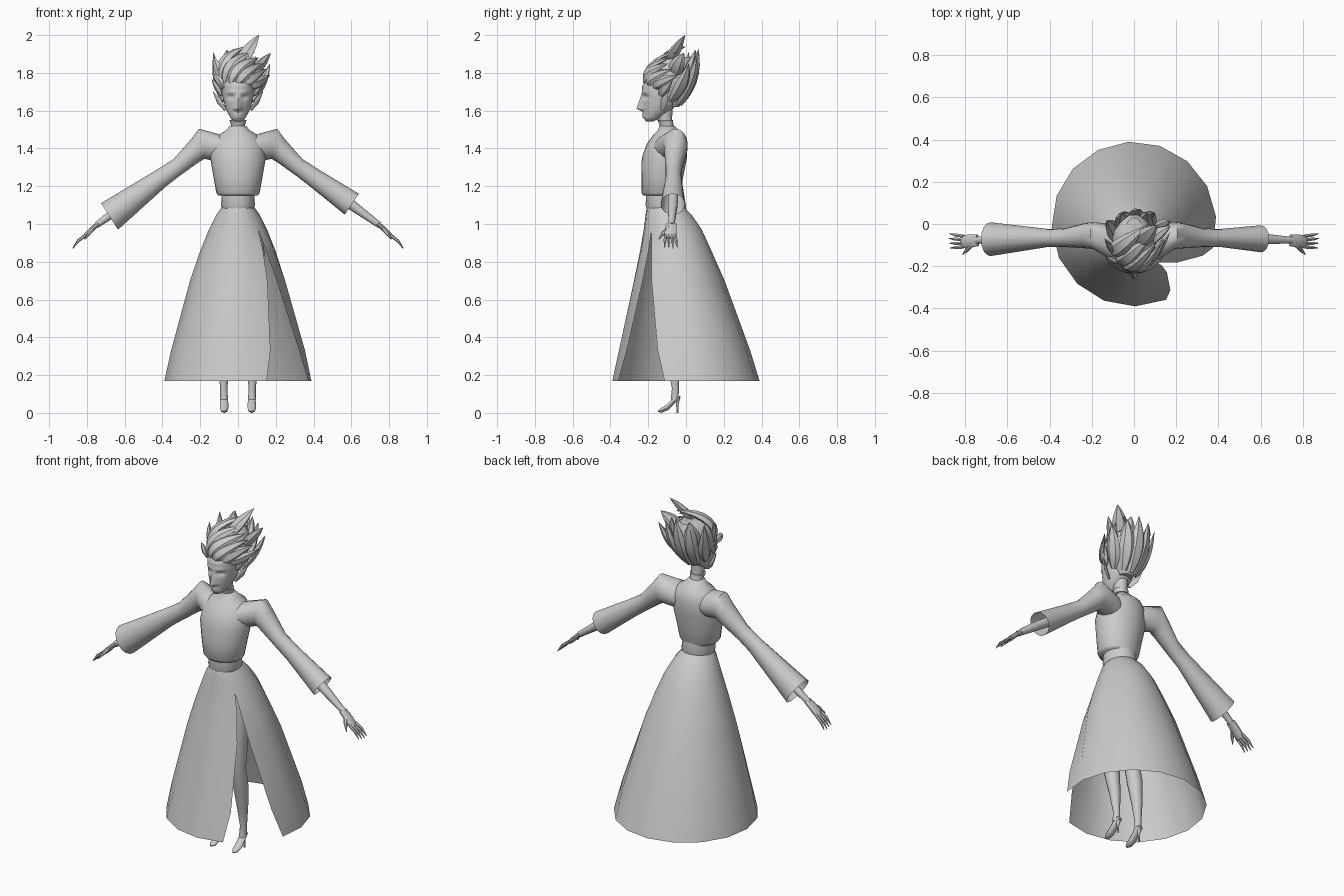
import bpy, bmesh, math
from mathutils import Vector as V

grey = bpy.data.materials.new("plain_grey")
grey.diffuse_color = (0.6, 0.6, 0.6, 1)


def finish(name, bm, angle=45):
    bmesh.ops.remove_doubles(bm, verts=bm.verts, dist=1e-5)
    bmesh.ops.recalc_face_normals(bm, faces=bm.faces)
    me = bpy.data.meshes.new(name)
    bm.to_mesh(me)
    bm.free()
    me.materials.append(grey)
    ob = bpy.data.objects.new(name, me)
    bpy.context.collection.objects.link(ob)
    bpy.ops.object.select_all(action='DESELECT')
    ob.select_set(True)
    bpy.context.view_layer.objects.active = ob
    bpy.ops.object.shade_smooth_by_angle(angle=math.radians(angle))
    return ob


def bridge(bm, rows, closed):
    n = len(rows[0])
    for a, b in zip(rows, rows[1:]):
        for i in range(n if closed else n - 1):
            j = (i + 1) % n
            bm.faces.new((a[i], a[j], b[j], b[i]))


def loft(name, rings, n=16, caps=True, angle=45, shape=None):
    """Skin elliptical rings, each given as centre and two half axes."""
    bm = bmesh.new()
    rows = []
    for c, u, v in rings:
        row = []
        for i in range(n):
            a = 2 * math.pi * i / n
            p = V(c) + V(u) * math.cos(a) + V(v) * math.sin(a)
            row.append(bm.verts.new(shape(p, a) if shape else p))
        rows.append(row)
    bridge(bm, rows, True)
    if caps:
        bm.faces.new(rows[0])
        bm.faces.new(rows[-1])
    return finish(name, bm, angle)


def level(z, rx, front, back):
    """Horizontal ring from its half width and its front and back y."""
    return (0, (front + back) / 2, z), (rx, 0, 0), (0, (back - front) / 2, 0)


def tube(name, pts, radii, ref=(0, 1, 0), flat=1, n=10, angle=45):
    pts = [V(p) for p in pts]
    rings = []
    for i, (p, r) in enumerate(zip(pts, radii)):
        t = (pts[min(i + 1, len(pts) - 1)] - pts[max(i - 1, 0)]).normalized()
        u = t.cross(V(ref)).normalized()
        rings.append((p, u * r, u.cross(t) * r * flat))
    return loft(name, rings, n, angle=angle)


# Skirt: open shell, split at its front left side below z = 0.97
skirt = [(1.11, .07, -.2, -.04), (1.09, .085, -.208, -.01), (1.05, .115, -.215, .03),
         (.97, .155, -.225, .085), (.86, .2, -.245, .135), (.7, .255, -.28, .205),
         (.33, .355, -.357, .34), (.17, .39, -.39, .39)]
bm = bmesh.new()
rows = []
for z, rx, yf, yb in skirt:
    k = max(0, min(1, (.97 - z) / .64))
    low = max(0, (.33 - z) / .16)
    start = -46 + 22 * k + 7 * low
    end = 314 - 15 * k - 6 * low
    row = []
    for i in range(15):
        a = math.radians(start + (end - start) * i / 14)
        row.append(bm.verts.new((rx * math.cos(a), (yf + yb) / 2 + (yb - yf) / 2 * math.sin(a), z)))
    rows.append(row)
bridge(bm, rows, False)
finish("skirt", bm, 50)

# Belt, bodice, collar and neck
loft("belt", [level(1.075, .082, -.205, -.03), level(1.10, .09, -.214, -.022),
              level(1.165, .085, -.21, -.03)], 20)
loft("bodice", [level(*r) for r in (
    (1.15, .104, -.225, -.035), (1.165, .115, -.235, -.028), (1.25, .13, -.236, -.015),
    (1.35, .147, -.234, .005), (1.42, .138, -.21, .008), (1.47, .105, -.175, -.005),
    (1.495, .065, -.15, -.035), (1.52, .042, -.14, -.06))], 24, angle=60)
loft("collar", [level(1.505, .04, -.138, -.06), level(1.525, .037, -.14, -.066),
                level(1.55, .045, -.152, -.07)], 16)
loft("neck", [level(1.48, .035, -.13, -.065), level(1.54, .033, -.142, -.075),
              level(1.62, .042, -.17, -.07)], 16)

# Sleeves: top edge x z, bottom edge x z, centre y, half depth
arm = [(.06, 1.46, .06, 1.33, -.1, .08), (.11, 1.478, .11, 1.33, -.085, .085),
       (.207, 1.504, .178, 1.345, -.055, .064), (.25, 1.447, .215, 1.322, -.055, .06),
       (.34, 1.345, .315, 1.25, -.065, .044), (.425, 1.29, .38, 1.2, -.066, .042)]
cuffs = {1: (.64, 1.16, .565, 1.05, -.07, .064), -1: (.725, 1.11, .635, .97, -.072, .08)}
for s, side in ((1, "left"), (-1, "right")):
    rings = []
    for xt, zt, xb, zb, y, d in arm + [cuffs[s]]:
        rings.append(((s * (xt + xb) / 2, y, (zt + zb) / 2),
                      (s * (xt - xb) / 2, 0, (zt - zb) / 2), (0, d, 0)))
    loft(side + "_sleeve", rings, 16, caps=False, angle=60)

    # Forearm, palm, fingers and thumb
    tube(side + "_forearm", [(s * .42, -.066, 1.225), (s * .6, -.07, 1.102),
                             (s * .75, -.077, .993)], (.028, .027, .016))
    tube(side + "_palm", [(s * .74, -.077, 1.0), (s * .765, -.08, .98), (s * .795, -.083, .95),
                          (s * .817, -.083, .928)], (.012, .013, .014, .01), flat=2.4)
    for i in range(4):
        base = V((s * .808, -.058 - .017 * i, .94))
        end = base.lerp(V((s * .876, -.045 - .023 * i, .87)), 1 - .04 * abs(i - 1))
        middle = base.lerp(end, .5) + V((s * .005, 0, .005))
        tube(side + "_finger", [base, middle, end], (.009, .008, .002), n=6)
    tube(side + "_thumb", [(s * .765, -.09, .98), (s * .79, -.122, .95), (s * .812, -.145, .918)],
         (.012, .01, .002), ref=(0, 0, 1), n=6)

    # Leg, shoe and heel
    leg = [(1.02, .06, -.09, .065), (.85, .07, -.105, .07), (.5, .082, -.115, .042),
           (.38, .08, -.088, .043), (.25, .077, -.068, .031), (.13, .075, -.056, .019),
           (.07, .074, -.06, .021)]
    loft(side + "_leg", [((s * x, y, z), (r, 0, 0), (0, r, 0)) for z, x, y, r in leg], 14)
    x = s * .073
    tube(side + "_shoe", [(x, -.035, .085), (x, -.065, .062), (x, -.1, .028), (x, -.13, .013),
                          (x, -.148, .008)], (.017, .021, .023, .019, .007), ref=(0, 0, 1), flat=.65)
    tube(side + "_heel", [(x, -.044, .09), (x, -.046, .04), (x, -.044, 0)], (.015, .006, .005), n=8)

    # Pointed ear
    tube(side + "_ear", [(s * .068, -.125, 1.605), (s * .1, -.115, 1.65), (s * .132, -.095, 1.7)],
         (.012, .022, .002), flat=.4, n=8, ref=(s, -.5, 0))

# Head: stacked rings with modelled nose, eye sockets and lips
keys = [(1.543, .018, -.212, -.175), (1.56, .038, -.224, -.135), (1.59, .056, -.225, -.09),
        (1.63, .071, -.228, -.05), (1.68, .083, -.232, -.015), (1.73, .087, -.232, 0),
        (1.8, .08, -.2, 0), (1.86, .04, -.14, -.04)]


def bump(d, width):
    return math.exp(-(d / width) ** 2)


def face(p, a):
    if math.sin(a) < 0:
        nose = max(0, min((1.695 - p.z) / .085, (p.z - 1.592) / .018))
        p.y -= .036 * nose * bump(p.x, .013 + .006 * nose)
        p.y += .014 * bump(abs(p.x) - .036, .02) * bump(p.z - 1.673, .013)
        p.y -= .006 * bump(p.z - 1.698, .01) * bump(abs(p.x) - .035, .03)
        p.y -= .009 * bump(p.x, .02) * (bump(p.z - 1.583, .006) + bump(p.z - 1.57, .005))
    return p


rings = []
for a, b in zip(keys, keys[1:]):
    steps = max(2, round((b[0] - a[0]) / .007))
    for i in range(steps):
        rings.append(level(*[p + (q - p) * i / steps for p, q in zip(a, b)]))
loft("head", rings + [level(*keys[-1])], 48, shape=face, angle=60)

# Hair mass under the locks
loft("hair_base", [level(*r) for r in (
    (1.62, .04, -.1, -.035), (1.68, .082, -.13, 0), (1.74, .1, -.19, .025),
    (1.8, .104, -.212, .042), (1.85, .09, -.185, .045), (1.885, .045, -.13, .03))], 14)


def lock(root, bend, tip, width):
    """Pointed hair lock along a bent path, flattened against the head."""
    p0, p1, p2 = V(root), V(bend), V(tip)
    pts = [p0.lerp(p1, t / 7).lerp(p1.lerp(p2, t / 7), t / 7) for t in range(8)]
    tube("hair_lock", pts, [width * k for k in (.4, .75, .95, 1, .9, .7, .4, .02)],
         ref=p1 - V((0, -.08, 1.76)), flat=.55, n=6, angle=35)


# Locks swept from the brow up to one side and back
for i in range(6):
    t = i / 5
    w = math.sin(math.pi * t)
    lock((-.1 + .155 * t, -.13 - .04 * t - .06 * w, 1.755 - .025 * t),
         (-.1 + .21 * t, -.14 - .02 * t - .09 * w, 1.91 - .17 * t),
         (.07 + .1 * t, -.04 * t - .07 * w, 1.94 - .15 * t), .042 - .01 * t)

# Spikes rising from the nape around the back
for i in range(5):
    a = i / 2 - 1
    lock((.075 * a, -.03 - .05 * a * a, 1.63 + .02 * a * a),
         (.12 * a + .01, .065 - .075 * a * a, 1.77 - .03 * a * a),
         (.15 * a + .02, .065 - .05 * a * a, 1.93 - .05 * abs(a) - .03 * a), .045 - .007 * a * a)

# Upper back spikes
for s in (-1, 1):
    lock((.04 * s, -.03, 1.73), (.07 * s, .035, 1.83), (.06 * s, .048, 1.92), .042)

# Crown spikes and small side points
lock((0, -.1, 1.84), (.05, -.06, 1.92), (.11, -.005, 2), .045)
lock((.06, -.07, 1.78), (.12, -.05, 1.84), (.172, -.01, 1.905), .042)
lock((-.08, -.17, 1.72), (-.1, -.18, 1.77), (-.135, -.15, 1.79), .024)
lock((-.09, -.13, 1.77), (-.11, -.12, 1.83), (-.13, -.08, 1.885), .03)
for s in (-1, 1):
    lock((.085 * s, -.135, 1.68), (.11 * s, -.115, 1.725), (.139 * s, -.07, 1.765), .027)
